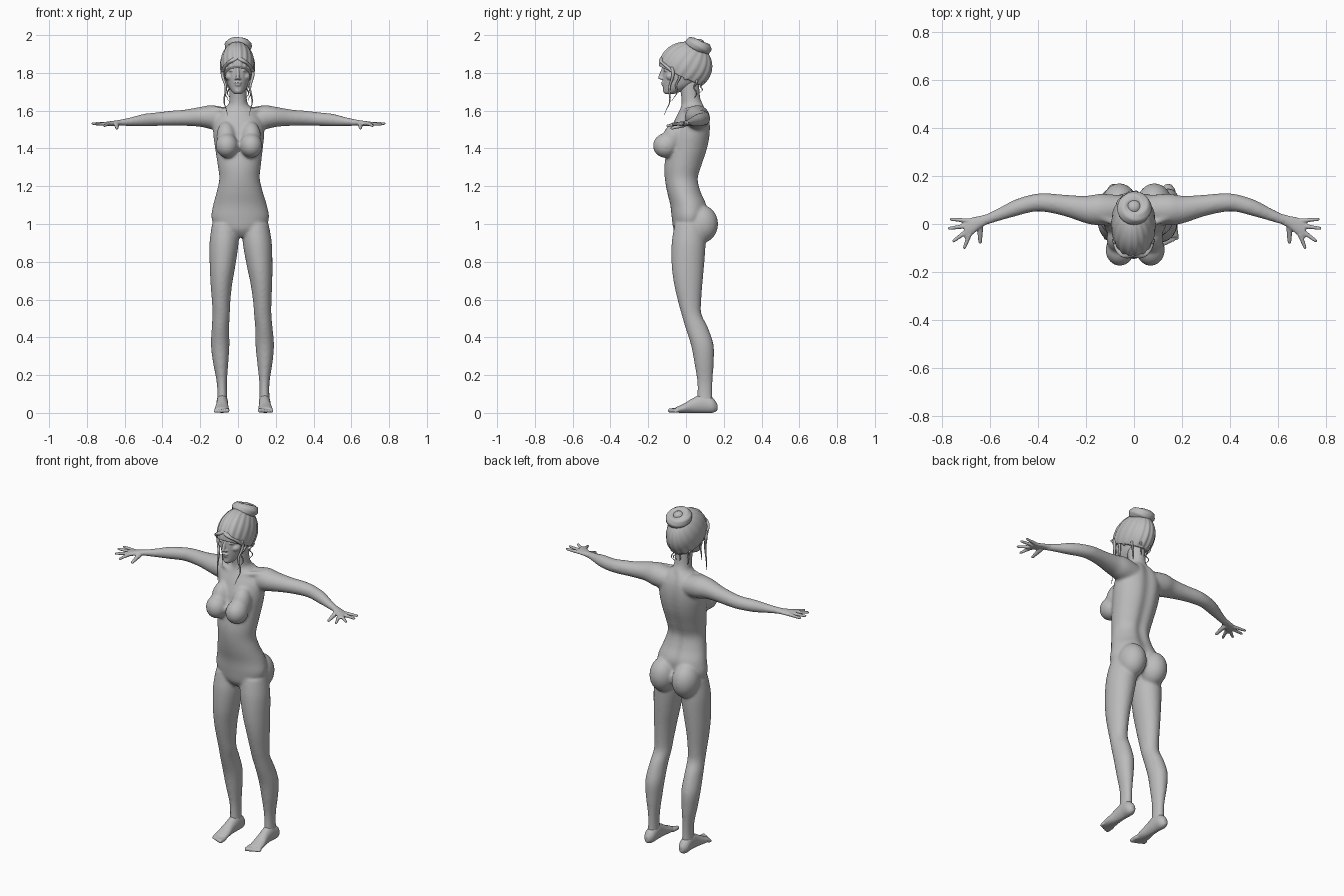
import bpy, bmesh, math
from mathutils import Matrix, Vector

cube = bpy.data.objects.get("Cube")
if cube:
    bpy.data.objects.remove(cube, do_unlink=True)

grey = bpy.data.materials.new("plain grey")
grey.use_nodes = True
grey.diffuse_color = (.5, .5, .5, 1)
grey.node_tree.nodes["Principled BSDF"].inputs["Base Color"].default_value = (.5, .5, .5, 1)


def spline(rows, steps=5):
    """Smooth the rows of numbers with a Catmull-Rom curve."""
    out = []
    for i in range(len(rows) - 1):
        a, b, c, d = (rows[min(max(i + k, 0), len(rows) - 1)] for k in (-1, 0, 1, 2))
        for s in range(steps):
            t = s / steps
            out.append([q + t * ((r - p) / 2 + t * (p - 2.5 * q + 2 * r - e / 2
                        + t * (1.5 * (q - r) + (e - p) / 2))) for p, q, r, e in zip(a, b, c, d)])
    return out + [list(rows[-1])]


def skin(bm, rings, closed=False):
    """Bridge rings of points with quads and cap or close the ends."""
    rings = [[bm.verts.new(co) for co in ring] for ring in rings]
    for r, s in zip(rings, rings[1:] + rings[:1] if closed else rings[1:]):
        for k in range(len(r)):
            bm.faces.new((r[k - 1], r[k], s[k], s[k - 1]))
    if not closed:
        bm.faces.new(rings[0][::-1])
        bm.faces.new(rings[-1])


def loft(bm, rows, axis, side=1, sides=28, groove=0):
    """Skin ellipses given as x, y, z, radius, radius, square to one axis."""
    u, v = [k for k in range(3) if k != axis]
    rings = []
    for x, y, z, ru, rv in spline(rows):
        ring = []
        for k in range(sides):
            a = math.tau * k / sides
            co = Vector((x, y, z))
            co[u] += ru * math.cos(a)
            co[v] += (rv - groove * max(0, math.sin(a)) ** 30) * math.sin(a)
            co.x *= side
            ring.append(co)
        rings.append(ring)
    skin(bm, rings)


def globe(bm, shape, sides=24, rows=16):
    """Build a unit sphere whose points are moved by a shape function."""
    rings = []
    for i in range(rows):
        h = .04 + (math.pi - .08) * i / (rows - 1)
        rings.append([shape(Vector((math.sin(h) * math.cos(math.tau * k / sides),
                                    math.sin(h) * math.sin(math.tau * k / sides),
                                    math.cos(h)))) for k in range(sides)])
    skin(bm, rings)


def ball(bm, loc, radii, tilt=0):
    m = Matrix.Translation(loc) @ Matrix.Rotation(tilt, 4, 'X') @ Matrix.Diagonal((*radii, 1))
    globe(bm, lambda p: m @ p)


def rod(bm, a, b, ra, rb):
    """Rounded rod between two points."""
    a, b = Vector(a), Vector(b)
    turn = (b - a).to_track_quat('Z', 'Y')
    globe(bm, lambda p: b + turn @ p * rb if p.z > 0 else a + turn @ p * ra, 14, 10)


def depth_rows(table):
    """Turn z, half width, front, back into loft rows."""
    return [(0, (f + b) / 2, z, w, (b - f) / 2) for z, w, f, b in table]


def finish(name, bm, voxel=0, smooth=0):
    for v in bm.verts:  # the stance leans slightly to one side
        v.co.x += .03 * (1 - v.co.z / 1.7)
    bmesh.ops.recalc_face_normals(bm, faces=bm.faces)
    for f in bm.faces:
        f.smooth = True
    me = bpy.data.meshes.new(name)
    bm.to_mesh(me)
    bm.free()
    me.materials.append(grey)
    ob = bpy.data.objects.new(name, me)
    bpy.context.collection.objects.link(ob)
    if voxel:  # merge the pieces into one soft skin
        m = ob.modifiers.new("merge", 'REMESH')
        m.mode, m.voxel_size, m.use_smooth_shade = 'VOXEL', voxel, True
        s = ob.modifiers.new("soften", 'SMOOTH')
        s.factor, s.iterations = .5, smooth
        graph = bpy.context.evaluated_depsgraph_get()
        merged = bpy.data.meshes.new_from_object(ob.evaluated_get(graph))
        ob.modifiers.clear()
        ob.data = merged


# Body: torso, neck, arms and legs merged into one skin
body = bmesh.new()
loft(body, depth_rows([
    (.93, .05, -.035, .05), (.97, .12, -.065, .09), (1.03, .152, -.075, .11),
    (1.1, .142, -.083, .115), (1.17, .122, -.1, .085), (1.24, .107, -.112, .07),
    (1.31, .114, -.114, .09), (1.4, .126, -.1, .12), (1.48, .135, -.085, .134),
    (1.55, .13, -.06, .132), (1.6, .09, -.035, .115), (1.635, .05, -.02, .09)]),
    2, sides=64, groove=.014)
loft(body, depth_rows([(1.56, .06, -.03, .1), (1.62, .052, -.025, .095),
                       (1.67, .046, -.025, .075), (1.76, .046, -.04, .07)]), 2)
arm = [(.06, .06, 1.555, .06, .06), (.14, .06, 1.565, .066, .064), (.2, .06, 1.567, .058, .053),
       (.28, .075, 1.563, .046, .043), (.36, .088, 1.56, .04, .039), (.42, .088, 1.556, .037, .036),
       (.5, .066, 1.55, .035, .033), (.57, .038, 1.542, .027, .023), (.64, .01, 1.535, .021, .015)]
leg = [(.08, .02, 1, .07, .08), (.088, .014, .9, .077, .09), (.098, .01, .78, .068, .086),
       (.106, .012, .68, .057, .075), (.109, .02, .58, .048, .06), (.11, .03, .52, .046, .053),
       (.115, .057, .45, .046, .06), (.118, .086, .36, .049, .06), (.117, .095, .27, .041, .052),
       (.113, .1, .17, .028, .041), (.112, .1, .1, .026, .04), (.113, .1, .04, .03, .045)]
for s in (-1, 1):
    loft(body, arm, 0, s)
    loft(body, leg, 2, s)
    ball(body, (s * .073, .083, 1), (.075, .087, .1))
    ball(body, (s * .064, -.108, 1.415), (.06, .067, .065))
    ball(body, (s * .066, -.065, 1.46), (.052, .058, .085), -.35)
    ball(body, (s * .108, .024, .53), (.03, .05, .04))
    rod(body, (s * .03, -.02, 1.595), (s * .14, .03, 1.61), .014, .014)
finish("body", body, .008, 7)

# Hands: flat palm, four spread fingers and a thumb
palm = [(.61, .022, 1.538, .021, .016), (.645, .008, 1.535, .026, .014),
        (.68, -.01, 1.531, .037, .013), (.71, -.024, 1.53, .036, .01)]
fingers = [((.69, .013), (.765, .02), 1.532), ((.7, -.008), (.773, -.018), 1.532),
           ((.7, -.03), (.755, -.07), 1.528), ((.69, -.046), (.71, -.098), 1.52)]
# Feet: heel to ball of the foot, then toes
foot = [(.113, .166, .03, .012, .018), (.113, .14, .04, .03, .04), (.112, .09, .05, .031, .05),
        (.113, .04, .04, .031, .04), (.115, -.01, .025, .037, .025), (.117, -.055, .015, .038, .014)]
for s, side in ((1, "left"), (-1, "right")):
    hand = bmesh.new()
    loft(hand, palm, 0, s)
    for (ax, ay), (bx, by), z in fingers:
        rod(hand, (s * ax, ay, 1.53), (s * bx, by, z), .0105, .007)
    rod(hand, (s * .645, -.012, 1.525), (s * .645, -.075, 1.507), .014, .008)
    finish(side + "_hand", hand, .0045, 2)

    sole = bmesh.new()
    loft(sole, foot, 1, s)
    for i in range(5):
        r = .0125 - .0012 * i
        x = s * (.087 + .0155 * i)
        rod(sole, (x, -.045, r + .002), (x, -.083 + .006 * i, r), r, r)
    finish(side + "_foot", sole, .0045, 2)

# Head: skull and face features merged
head = bmesh.new()
loft(head, depth_rows([
    (1.687, .015, -.11, -.07), (1.7, .032, -.119, -.03), (1.735, .053, -.122, .04),
    (1.78, .066, -.124, .08), (1.82, .071, -.122, .09), (1.87, .073, -.124, .1),
    (1.93, .055, -.08, .08)]), 2)
rod(head, (0, -.12, 1.825), (0, -.138, 1.775), .008, .01)
ball(head, (0, -.118, 1.748), (.021, .015, .006))
ball(head, (0, -.116, 1.736), (.018, .014, .007))
ball(head, (0, -.106, 1.705), (.02, .016, .014))
for s in (-1, 1):
    ball(head, (s * .01, -.128, 1.769), (.008, .01, .006))
    ball(head, (s * .03, -.101, 1.813), (.017, .018, .008))
    rod(head, (s * .015, -.115, 1.834), (s * .048, -.096, 1.836), .008, .006)
    ball(head, (s * .041, -.075, 1.78), (.026, .03, .022))
    ball(head, (s * .071, .005, 1.79), (.01, .019, .03), -.2)
finish("head", head, .004, 4)

# Hair cap: ridges gather towards the bun, cut along a slanting hairline
hair = bmesh.new()
pole = Matrix.Rotation(-.55, 3, 'X')


def combed(p):
    ridge = 1 + .016 * math.cos(18 * math.atan2(p.y, p.x)) * (1 - p.z ** 2)
    q = pole @ p * ridge
    return Vector((q.x * .092, q.y * .141 - .002, q.z * .13 + 1.835))


globe(hair, combed, 144, 40)
cut = bmesh.ops.bisect_plane(hair, geom=hair.verts[:] + hair.edges[:] + hair.faces[:],
                             plane_co=(0, -.13, 1.83), plane_no=(0, .47, 1), clear_inner=True)
rim = [e for e in cut["geom_cut"] if isinstance(e, bmesh.types.BMEdge)]
bmesh.ops.contextual_create(hair, geom=rim)
finish("hair_cap", hair)

# Bun: coiled ring round a knot
bun = bmesh.new()
place = Matrix.Translation((.005, .066, 1.943)) @ Matrix.Rotation(-.4, 4, 'X')
coil = []
for i in range(48):
    a = math.tau * i / 48
    ring = []
    for k in range(24):
        b = math.tau * k / 24
        r = .03 * (1 + .05 * math.cos(6 * b + 3 * a))
        d = .042 + r * math.cos(b)
        ring.append(place @ Vector((d * math.cos(a), d * math.sin(a), r * math.sin(b))))
    coil.append(ring)
skin(bun, coil, closed=True)
ball(bun, place @ Vector((0, 0, .01)), (.03, .03, .028), -.4)
finish("bun", bun)

# Loose locks: wavy tapering strands by the face and nape
locks = bmesh.new()
for s in (-1, 1):
    for x, y, top, end, drift, r in ((.076, -.075, 1.83, 1.575, -.035, .009),
                                     (.07, -.04, 1.8, 1.65, -.03, .008),
                                     (.058, .05, 1.77, 1.66, .0, .007),
                                     (.025, .085, 1.76, 1.69, -.01, .007)):
        path = []
        for i in range(9):
            t = i / 8
            w = .007 * math.sin(t * 11)
            path.append((x - .012 * t + w, y + drift * t * t + w, top + (end - top) * t,
                         r * (1.1 - t), r * (1.1 - t)))
        loft(locks, path, 2, s, sides=10)
    # fringe swept from the parting to the temple
    loft(locks, [(.0, -.122, 1.885, .018, .012), (.03, -.131, 1.862, .02, .012),
                 (.06, -.105, 1.838, .016, .014), (.078, -.07, 1.805, .01, .012)], 2, s, sides=16)
finish("loose_locks", locks)
